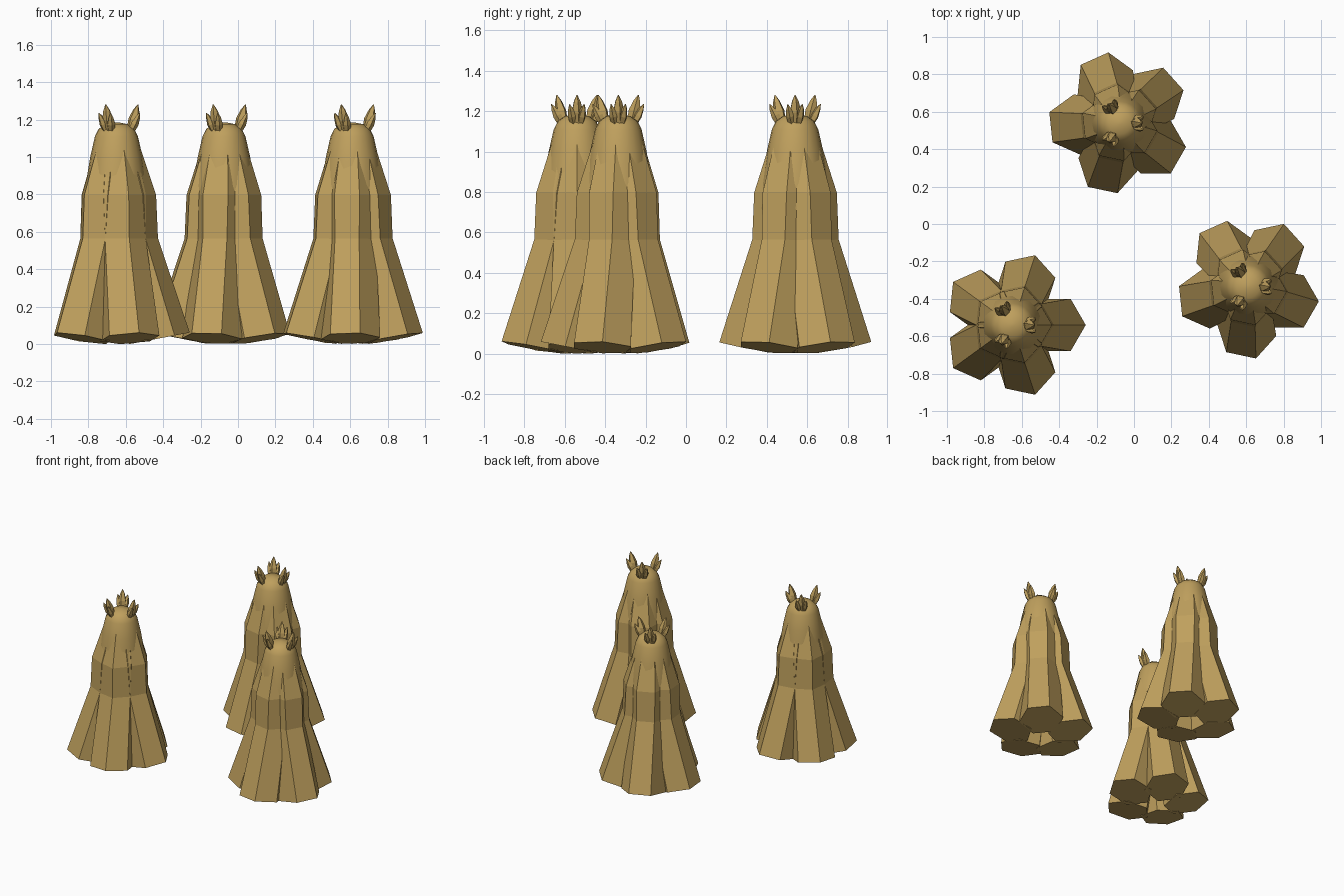
import bpy, bmesh, math
from mathutils import Vector

if "Cube" in bpy.data.objects:
    bpy.data.objects.remove(bpy.data.objects["Cube"])

tan = bpy.data.materials.new("tan_bark")
tan.diffuse_color = (0.52, 0.35, 0.11, 1)
tan.use_nodes = True
tan.node_tree.nodes["Principled BSDF"].inputs["Base Color"].default_value = tan.diffuse_color


def skin(bm, rings):
    """Join equal-sized rings of points into a closed tube."""
    loops = [[bm.verts.new(p) for p in ring] for ring in rings]
    n = len(loops[0])
    for a, b in zip(loops, loops[1:]):
        for i in range(n):
            j = (i + 1) % n
            bm.faces.new((a[i], a[j], b[j], b[i]))
    bm.faces.new(loops[0][::-1])
    bm.faces.new(loops[-1])


def finish(name, bm, location, smooth=False):
    bmesh.ops.recalc_face_normals(bm, faces=bm.faces)
    me = bpy.data.meshes.new(name)
    bm.to_mesh(me)
    bm.free()
    me.materials.append(tan)
    for p in me.polygons:
        p.use_smooth = smooth
    ob = bpy.data.objects.new(name, me)
    ob.location = location
    bpy.context.collection.objects.link(ob)
    return ob


# leg sections: distance from centre, height, radius, outward tilt
LEG = [(0.23, 0.03, 0.162, 0.19), (0.09, 0.56, 0.132, 0.04),
       (0.075, 0.80, 0.137, -0.03), (0.022, 1.14, 0.08, -0.15)]
# smooth core profile: radius, height
CORE = [(0.13, 0.45), (0.175, 0.72), (0.165, 0.85), (0.14, 1.0), (0.115, 1.11),
        (0.095, 1.15), (0.06, 1.175), (0.01, 1.185)]


def legs(bm, turn):
    for k in range(5):
        spin = math.radians(72 * k)
        a = spin + turn
        out = Vector((math.cos(a), math.sin(a), 0))
        rings = []
        for d, z, r, tilt in LEG:
            ring = []
            for i in range(6):
                b = spin + i * math.pi / 3
                off = Vector((math.cos(b), math.sin(b), 0)) * r
                ring.append(out * d + off + Vector((0, 0, z + off.dot(out) * tilt)))
            rings.append(ring)
        skin(bm, rings)


def core(bm):
    skin(bm, [[(r * math.cos(i * math.pi / 10), r * math.sin(i * math.pi / 10), z)
               for i in range(20)] for r, z in CORE])


def spike(bm, base, tip, radius):
    axis = tip - base
    q = axis.to_track_quat('Z', 'Y')
    rings = []
    for t, s in ((0, 0.7), (0.5, 1.0), (0.8, 0.6), (1, 0.08)):
        rings.append([base + axis * t + q @ Vector((math.cos(i * math.tau / 5),
                      math.sin(i * math.tau / 5), 0)) * radius * s for i in range(5)])
    skin(bm, rings)


def buds(bm):
    for k in range(3):
        a = math.tau * k / 3
        out = Vector((math.cos(a), math.sin(a), 0))
        side = Vector((-out.y, out.x, 0))
        up = Vector((0, 0, 1))
        base = out * 0.07 + up * 1.12
        spike(bm, base, out * 0.115 + up * 1.28, 0.03)
        for s in (-1, 1):
            spike(bm, base + side * s * 0.012,
                  out * 0.125 + side * s * 0.036 + up * 1.235, 0.022)


# three trunks, each with its own turn
for n, (x, y, turn) in enumerate([(-0.65, -0.54, 0), (-0.075, 0.54, -34), (0.61, -0.335, -20)], 1):
    for part, build, smooth in (("legs", lambda b: legs(b, math.radians(turn)), False),
                                ("core", core, True), ("buds", buds, False)):
        bm = bmesh.new()
        build(bm)
        finish(f"trunk_{n}_{part}", bm, (x, y, 0), smooth)
